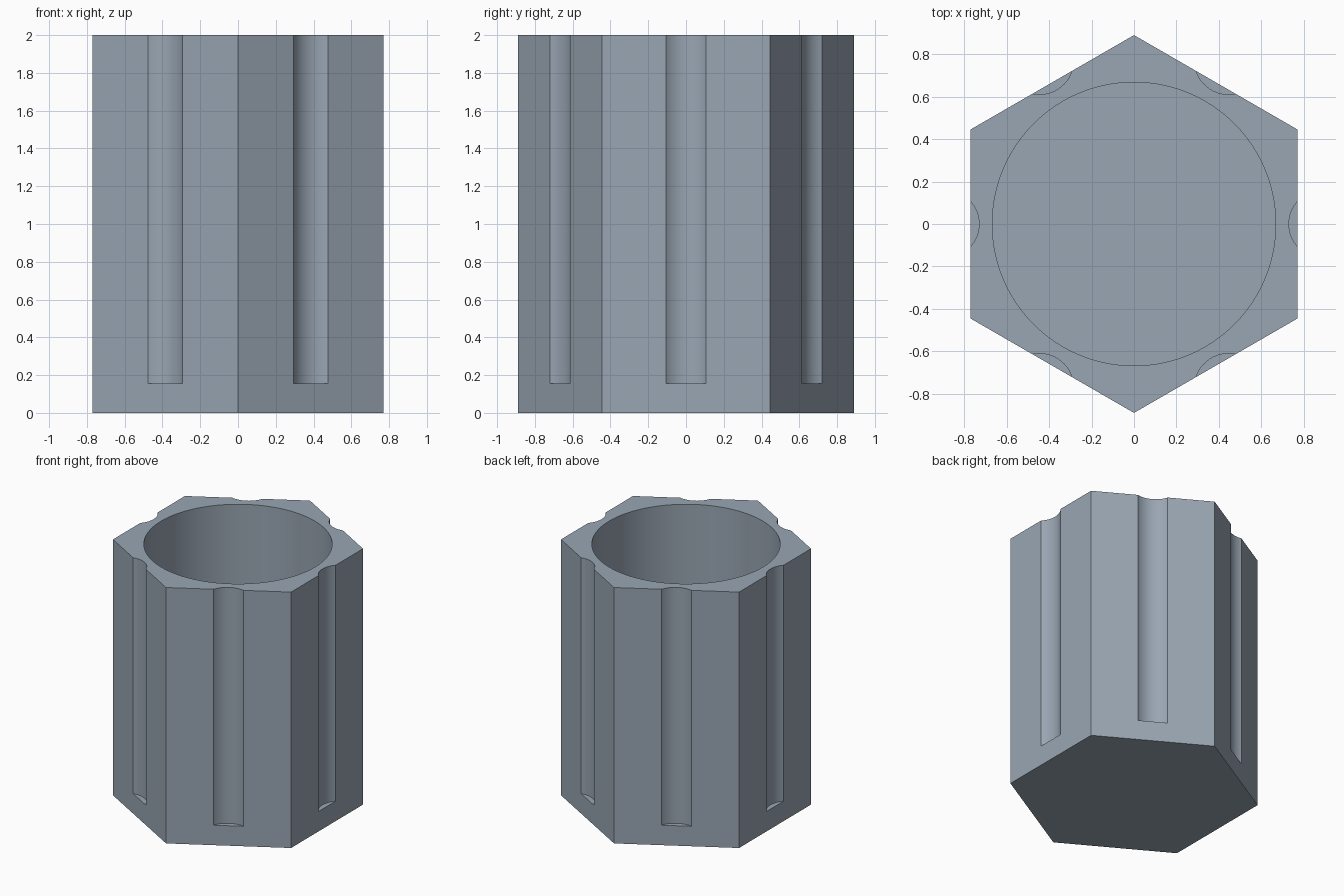
import bpy
import math

HEIGHT = 2.0
HEX_RADIUS = 0.889
FLOOR = 0.156          # thickness left under the bore and the grooves
BORE_RADIUS = 0.667
GROOVE_RADIUS = 0.16
GROOVE_CENTRE = 0.889  # distance of each groove axis from the middle

cube = bpy.data.objects.get("Cube")
if cube:
    bpy.data.objects.remove(cube, do_unlink=True)


def prism(name, sides, radius, bottom, top, x=0.0, y=0.0, turn=0.0):
    bpy.ops.mesh.primitive_cylinder_add(
        vertices=sides, radius=radius, depth=top - bottom,
        location=(x, y, (bottom + top) / 2), rotation=(0, 0, turn))
    obj = bpy.context.object
    obj.name = name
    return obj


# Material
steel = bpy.data.materials.new("blue_grey")
steel.use_nodes = True
colour = (0.319, 0.38, 0.448, 1.0)
steel.diffuse_color = colour
steel.node_tree.nodes["Principled BSDF"].inputs["Base Color"].default_value = colour

# Hexagonal cup body, with corners pointing to the front and back
body = prism("hexagonal_cup", 6, HEX_RADIUS, 0, HEIGHT)
body.data.materials.append(steel)

# Cutters: the round bore and one groove in the middle of each flat side
cutters = [prism("bore_cutter", 128, BORE_RADIUS, FLOOR, HEIGHT + 0.2)]
for i in range(6):
    a = i * math.pi / 3
    cutters.append(prism("groove_cutter", 64, GROOVE_RADIUS, FLOOR, HEIGHT + 0.2,
                         GROOVE_CENTRE * math.cos(a), GROOVE_CENTRE * math.sin(a), a))

bpy.ops.object.select_all(action="DESELECT")
body.select_set(True)
bpy.context.view_layer.objects.active = body
for cutter in cutters:
    cutter.hide_render = True
    cut = body.modifiers.new("cut", "BOOLEAN")
    cut.operation = "DIFFERENCE"
    cut.solver = "EXACT"
    cut.object = cutter
    bpy.ops.object.modifier_apply(modifier=cut.name)
    bpy.data.objects.remove(cutter, do_unlink=True)

# One colour everywhere, smooth curves with crisp edges
body.data.materials.clear()
body.data.materials.append(steel)
for face in body.data.polygons:
    face.material_index = 0
bpy.ops.object.shade_smooth_by_angle(angle=math.radians(25))
